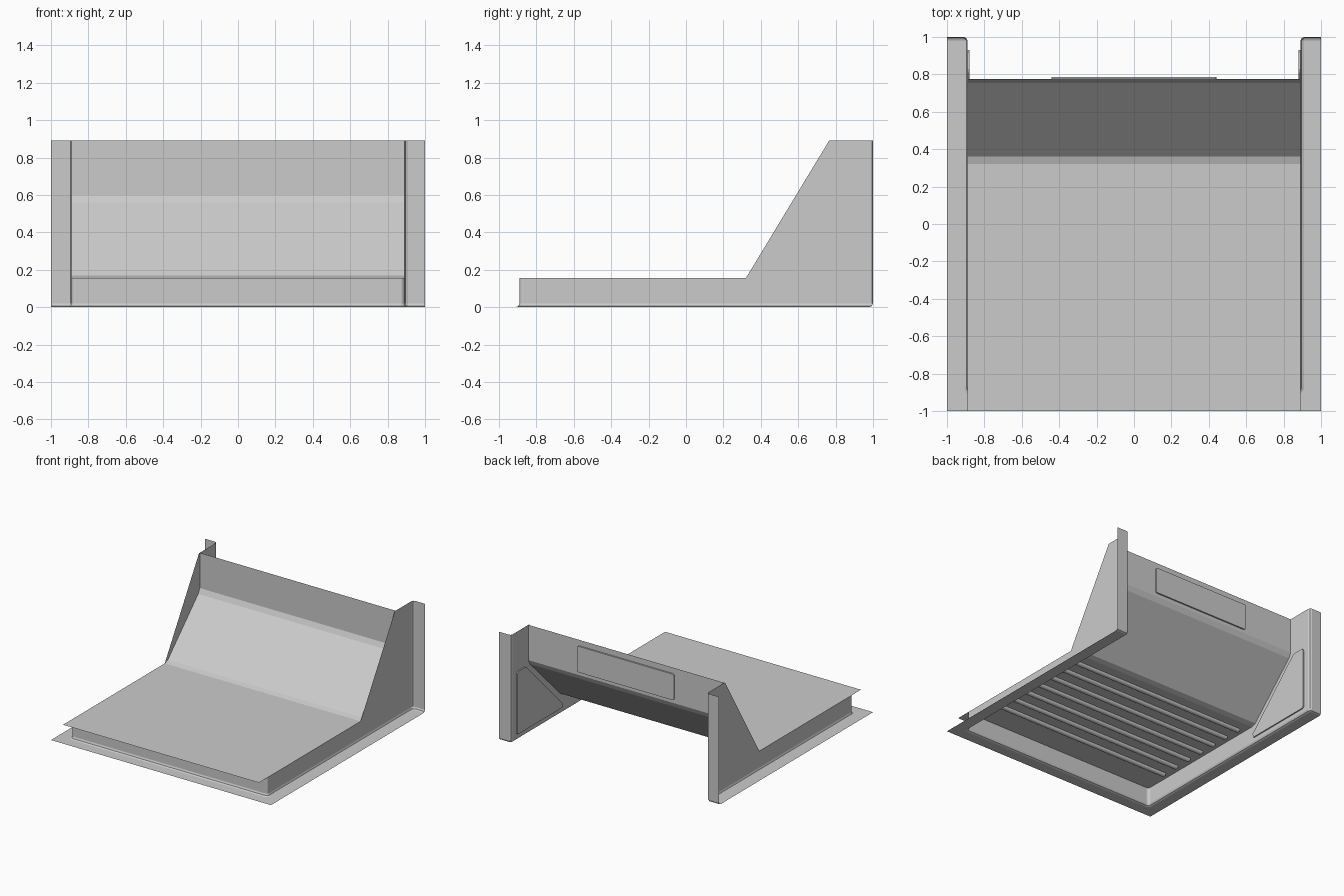
import bpy, bmesh, math
from mathutils import Vector

if "Cube" in bpy.data.objects:
    bpy.data.objects.remove(bpy.data.objects["Cube"])

GREY = (0.6, 0.6, 0.6, 1)
mat = bpy.data.materials.new("light grey metal")
mat.use_nodes = True
mat.diffuse_color = GREY
mat.node_tree.nodes["Principled BSDF"].inputs["Base Color"].default_value = GREY

WALL, EDGE = 0.89, 1.0        # side wall and outer flange distance
DECK, TOP = 0.155, 0.89       # deck and top heights
BEND = 0.02                   # fold radius


def finish(name, bm, facing=None, mirror=False, smooth=False):
    bmesh.ops.remove_doubles(bm, verts=bm.verts, dist=0.0005)
    if facing:
        bm.normal_update()
        total = sum((f.normal * f.calc_area() for f in bm.faces), Vector())
        if total.dot(Vector(facing)) < 0:
            bmesh.ops.reverse_faces(bm, faces=bm.faces)
    else:
        bmesh.ops.recalc_face_normals(bm, faces=bm.faces)
    mesh = bpy.data.meshes.new(name)
    bm.to_mesh(mesh)
    bm.free()
    mesh.materials.append(mat)
    obj = bpy.data.objects.new(name, mesh)
    bpy.context.collection.objects.link(obj)
    if mirror:
        obj.modifiers.new("Mirror", 'MIRROR')
    if smooth:
        bpy.ops.object.select_all(action='DESELECT')
        obj.select_set(True)
        bpy.context.view_layer.objects.active = obj
        bpy.ops.object.shade_smooth_by_angle(angle=math.radians(40))
    return obj


def sheet(name, rows, facing, **kw):
    """Folded sheet through rows of points."""
    bm = bmesh.new()
    grid = [[bm.verts.new(p) for p in row] for row in rows]
    for a, b in zip(grid, grid[1:]):
        for i in range(len(a) - 1):
            bm.faces.new((a[i], a[i + 1], b[i + 1], b[i]))
    return finish(name, bm, facing, **kw)


def prism(name, outline, depth, **kw):
    """Closed outline pushed along a depth vector."""
    bm = bmesh.new()
    face = bm.faces.new([bm.verts.new(p) for p in outline])
    out = bmesh.ops.extrude_face_region(bm, geom=[face], use_keep_orig=True)
    moved = [v for v in out["geom"] if isinstance(v, bmesh.types.BMVert)]
    bmesh.ops.translate(bm, verts=moved, vec=depth)
    return finish(name, bm, **kw)


# Deck with front lip, sloped ramp and upright back panel
profile = [(-EDGE, DECK), (-WALL, DECK), (0.32, DECK), (0.36, 0.168),
           (0.755, 0.56), (0.775, 0.6), (0.775, TOP)]
sheet("deck_and_back_panel", [[(s * WALL, y, z) for y, z in profile] for s in (-1, 1)],
      (0, 0, 1))

# Low walls and base flange running round both sides and the front
c = WALL - BEND
plan = [(c, 0.98, 1, 0)]
for k in range(5):
    a = -math.pi / 2 * k / 4
    plan.append((c, -c, math.cos(a), math.sin(a)))
plan += [(-x, y, -dx, dy) for x, y, dx, dy in reversed(plan)]
rows = []
outer = []
for x, y, dx, dy in plan:
    reach = (EDGE - c) / max(abs(dx), abs(dy))
    outer.append((x + dx * reach, y + dy * reach, 0))
rows.append(outer)
for d, z in [(BEND, 0), (0.006, 0.006), (0, BEND), (0, DECK)]:
    rows.append([(x + dx * (BEND + d), y + dy * (BEND + d), z) for x, y, dx, dy in plan])
sheet("skirt_and_base_flange", rows, (0, 0, 1))

# Raised rear side walls
bm = bmesh.new()
bm.faces.new([bm.verts.new((WALL, y, z)) for y, z in
              [(0.32, DECK), (0.98, DECK), (0.98, TOP), (0.765, TOP)]])
finish("rear_side_wall", bm, (1, 0, 0), mirror=True)

# Rear flanges, folded outwards and rounded into the base flange
fold = [(WALL, 0.98), (0.896, 0.994), (0.91, 1), (EDGE, 1)]
middle = [(0.896, 0.98), (0.902, 0.988), (0.91, 0.994), (EDGE, 0.994)]
foot = [(0.91, 0.98)] * 3 + [(EDGE, 0.98)]
bm = bmesh.new()
levels = [(foot, 0), (middle, 0.006), (fold, BEND), (fold, TOP)]
for (low, z0), (high, z1) in zip(levels, levels[1:]):
    for i in range(3):
        ring = [(*low[i], z0), (*low[i + 1], z0), (*high[i + 1], z1), (*high[i], z1)]
        ring = list(dict.fromkeys(ring))
        if len(ring) > 2:
            bm.faces.new([bm.verts.new(p) for p in ring])
finish("rear_flange", bm, (0, -1, 0), mirror=True)

# Triangular stiffener plates on the inner rear walls
gusset = [(0.35, 0.05), (0.92, 0.05), (0.93, 0.06), (0.93, 0.55), (0.92, 0.565),
          (0.83, 0.565), (0.81, 0.555), (0.34, 0.08)]
prism("side_stiffener", [(WALL, y, z) for y, z in gusset], (-0.01, 0, 0), mirror=True)

# Raised plate with rounded corners on the back panel
plate, r = [], 0.015
for i, (sx, sz) in enumerate([(1, 1), (-1, 1), (-1, -1), (1, -1)]):
    for k in range(4):
        a = math.pi / 2 * (i + k / 3)
        plate.append((sx * (0.44 - r) + r * math.cos(a), 0.775,
                      0.735 + sz * (0.107 - r) + r * math.sin(a)))
prism("back_plate", plate, (0, 0.012, 0))

# Half-round ribs under the deck
for n in range(7):
    y0 = -0.65 + n * 0.145
    arc = [(-0.84, y0 + 0.022 * math.cos(a), DECK - 0.001 - 0.022 * math.sin(a))
           for a in (math.pi * k / 8 for k in range(9))]
    prism(f"under_rib_{n + 1}", arc, (1.68, 0, 0), smooth=True)
